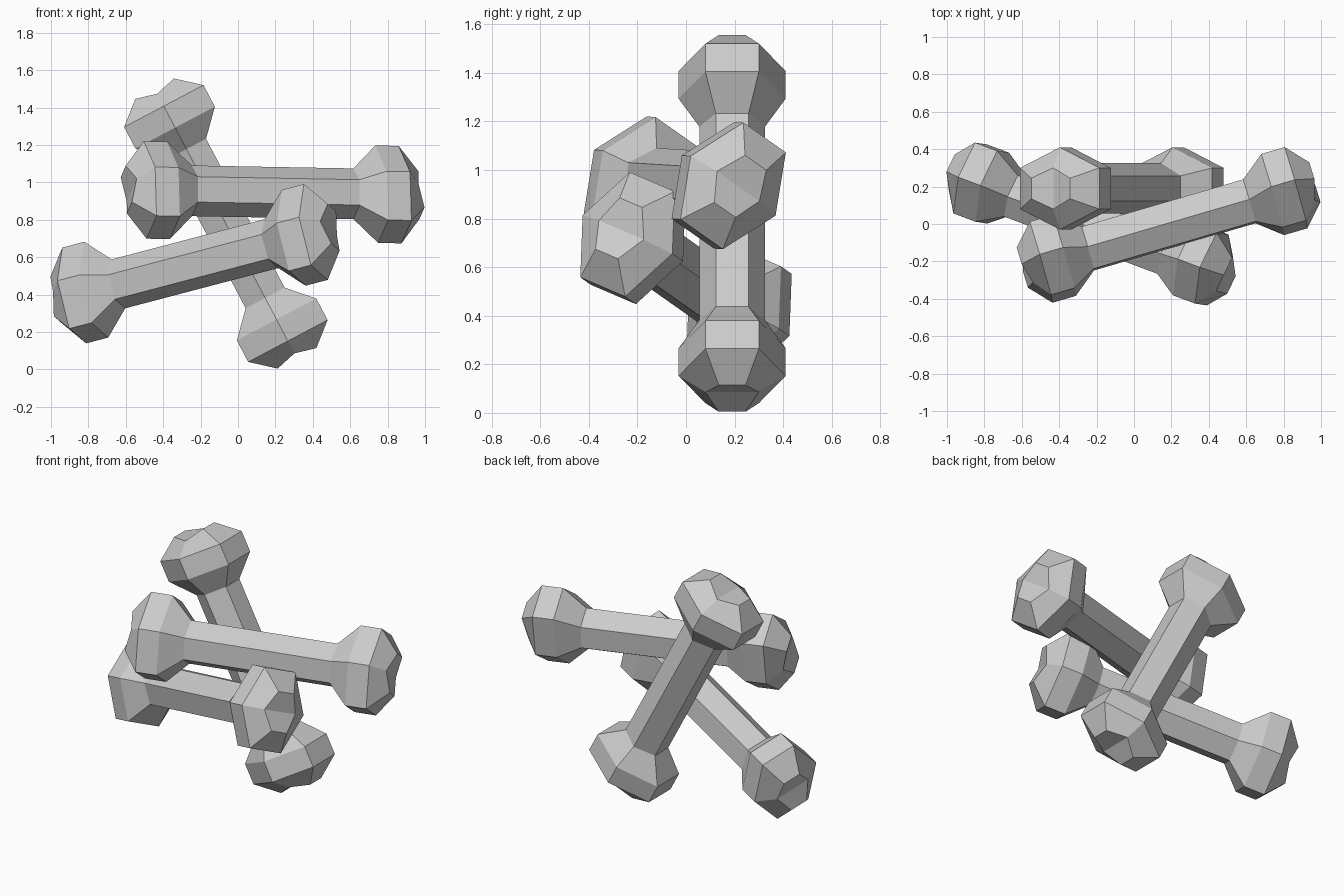
import bpy, bmesh
from mathutils import Vector, Matrix

if "Cube" in bpy.data.objects:
    bpy.data.objects.remove(bpy.data.objects["Cube"])

# Half-bone profile: (distance along bone, half width, half depth)
RINGS = [(0.45, 0.118, 0.135), (0.58, 0.24, 0.22), (0.71, 0.24, 0.22), (0.815, 0.117, 0.11)]
NOTCH = 0.03  # how far the middle of each end dips between its two lobes


def hex_ring(bm, u, width, depth, dip=0.0):
    """Six-sided section across the bone, with points on the depth axis."""
    mid = u - dip if u > 0 else u + dip
    pts = [(0, depth, mid), (-width, depth / 2, u), (-width, -depth / 2, u),
           (0, -depth, mid), (width, -depth / 2, u), (width, depth / 2, u)]
    return [bm.verts.new(p) for p in pts]


def make_bone(name, centre, axis, depth_axis):
    bm = bmesh.new()
    stations = [(-u, w, d) for u, w, d in reversed(RINGS)] + RINGS
    last = len(stations) - 1
    rings = [hex_ring(bm, u, w, d, NOTCH if i in (0, last) else 0)
             for i, (u, w, d) in enumerate(stations)]
    # Sides
    for a, b in zip(rings, rings[1:]):
        for i in range(6):
            j = (i + 1) % 6
            bm.faces.new((a[i], a[j], b[j], b[i]))
    # Notched ends, two flat lobes each
    for r in (rings[0], rings[-1]):
        bm.faces.new(r[0:4])
        bm.faces.new((r[3], r[4], r[5], r[0]))
    bmesh.ops.recalc_face_normals(bm, faces=bm.faces)
    mesh = bpy.data.meshes.new(name)
    bm.to_mesh(mesh)
    bm.free()
    obj = bpy.data.objects.new(name, mesh)
    bpy.context.collection.objects.link(obj)
    # Orient: local z along the bone, local y along the depth
    z = Vector(axis).normalized()
    x = Vector(depth_axis).cross(z).normalized()
    y = z.cross(x)
    rot = Matrix((x, y, z)).transposed()
    obj.matrix_world = Matrix.Translation(centre) @ rot.to_4x4()
    return obj


# Three bones leaning across each other
make_bone("back_bone", (-0.065, 0.19, 0.78), (-0.467, 0, 0.884), (0, 1, 0))
make_bone("upper_bone", (0.185, -0.005, 0.947), (1.25, 0.365, -0.023), (-0.23, 0.80, -0.56))
make_bone("lower_bone", (-0.23, 0.0, 0.565), (1.18, -0.44, 0.31), (0.18, 0.371, -0.159))
